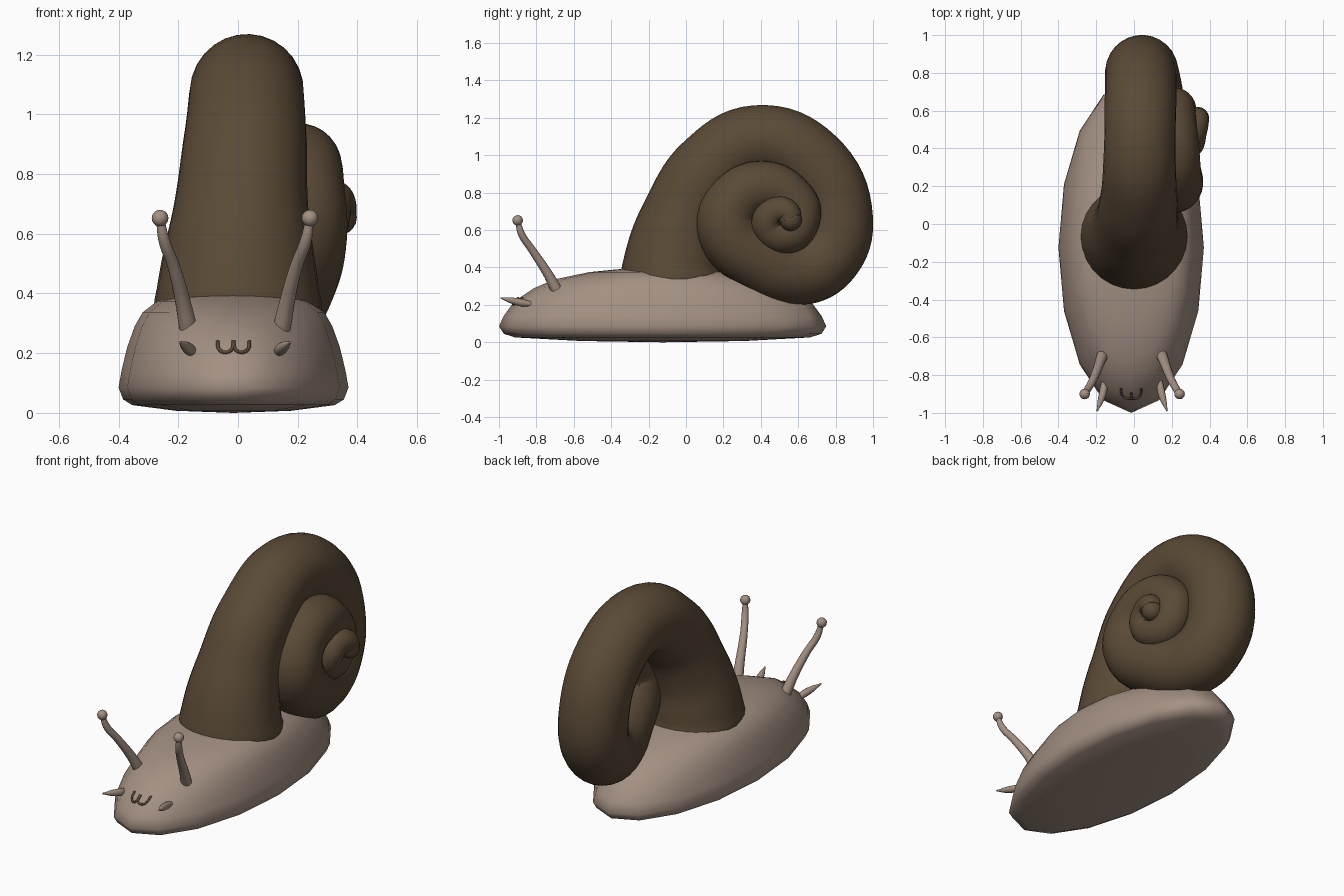
import bpy, bmesh, math
from mathutils import Vector

if "Cube" in bpy.data.objects:
    bpy.data.objects.remove(bpy.data.objects["Cube"])

CX = -0.015  # middle of the body and face


def material(name, rgb):
    m = bpy.data.materials.new(name)
    m.diffuse_color = (*rgb, 1)
    m.use_nodes = True
    m.node_tree.nodes["Principled BSDF"].inputs["Base Color"].default_value = m.diffuse_color
    return m


skin = material("skin_beige", (0.37, 0.28, 0.225))
brown = material("shell_brown", (0.103, 0.068, 0.037))


def finish(name, bm, mat):
    """Make a smooth-shaded object from a bmesh."""
    me = bpy.data.meshes.new(name)
    bm.to_mesh(me)
    bm.free()
    me.materials.clear()
    me.materials.append(mat)
    me.polygons.foreach_set("material_index", [0] * len(me.polygons))
    me.polygons.foreach_set("use_smooth", [True] * len(me.polygons))
    ob = bpy.data.objects.new(name, me)
    bpy.context.collection.objects.link(ob)
    return ob


def tube(name, pts, mat, steps=6, sides=6, ball=0):
    """Tapered tube through (x, y, z, radius) points, optionally ending in a ball."""
    cu = bpy.data.curves.new(name + "_path", 'CURVE')
    cu.dimensions = '3D'
    cu.bevel_depth = 1
    cu.bevel_resolution = sides
    cu.resolution_u = steps
    cu.use_fill_caps = True
    sp = cu.splines.new('BEZIER')
    sp.radius_interpolation = 'CARDINAL'
    sp.bezier_points.add(len(pts) - 1)
    for bp, p in zip(sp.bezier_points, pts):
        bp.co = p[:3]
        bp.radius = p[3]
        bp.handle_left_type = bp.handle_right_type = 'AUTO'
    tmp = bpy.data.objects.new(name + "_path", cu)
    bpy.context.collection.objects.link(tmp)
    dg = bpy.context.evaluated_depsgraph_get()
    me = bpy.data.meshes.new_from_object(tmp.evaluated_get(dg))
    bpy.data.objects.remove(tmp)
    bm = bmesh.new()
    bm.from_mesh(me)
    bpy.data.meshes.remove(me)
    if ball:
        res = bmesh.ops.create_uvsphere(bm, u_segments=16, v_segments=10, radius=ball)
        bmesh.ops.translate(bm, verts=res["verts"], vec=Vector(pts[-1][:3]))
    return finish(name, bm, mat)


# Body: stacked 16-sided oval rings (x scale, y scale, z)
rings = [(0.5, 0.5, 0.007), (0.88, 0.9, 0.026), (0.96, 0.97, 0.045), (1, 1, 0.085),
         (0.975, 0.972, 0.14), (0.925, 0.905, 0.22), (0.86, 0.785, 0.29),
         (0.79, 0.657, 0.337), (0.66, 0.45, 0.375), (0.38, 0.22, 0.395)]
bm = bmesh.new()
loops = []
for sx, sy, z in rings:
    loops.append([bm.verts.new((CX + 0.385 * sx * math.cos(i * math.pi / 8),
                                -0.125 + 0.875 * sy * math.sin(i * math.pi / 8), z))
                  for i in range(16)])
for a, b in zip(loops, loops[1:]):
    for i in range(16):
        j = (i + 1) % 16
        bm.faces.new((a[i], a[j], b[j], b[i]))
for loop, z in ((loops[0], 0.0), (loops[-1], 0.4)):
    tip = bm.verts.new((CX, -0.125, z))
    for i in range(16):
        bm.faces.new((loop[i], loop[(i + 1) % 16], tip))
bmesh.ops.recalc_face_normals(bm, faces=bm.faces)
body = finish("body", bm, skin)

# Shell: one tapering tube coiling towards +x
tube("shell", [
    (0.0, -0.065, 0.28, 0.285), (0.0, -0.065, 0.41, 0.272), (0.01, -0.01, 0.67, 0.228),
    (0.025, 0.13, 0.925, 0.205), (0.03, 0.38, 1.078, 0.19), (0.035, 0.67, 0.965, 0.19),
    (0.04, 0.81, 0.66, 0.19), (0.06, 0.75, 0.46, 0.188), (0.09, 0.61, 0.385, 0.185),
    (0.155, 0.385, 0.45, 0.177), (0.2, 0.225, 0.61, 0.167), (0.205, 0.26, 0.75, 0.152),
    (0.205, 0.41, 0.83, 0.14), (0.205, 0.55, 0.78, 0.125), (0.215, 0.609, 0.68, 0.113),
    (0.245, 0.535, 0.57, 0.1), (0.285, 0.432, 0.63, 0.084), (0.31, 0.485, 0.703, 0.076),
    (0.33, 0.545, 0.69, 0.068), (0.338, 0.56, 0.655, 0.06)],
    brown, steps=8, sides=12, ball=0.06)

# Eye stalks and small pointed feelers, one per side
for side, s in (("left", -1), ("right", 1)):
    c = CX + 0.005
    tube(f"eye_stalk_{side}", [
        (c + s * 0.157, -0.695, 0.285, 0.03), (c + s * 0.172, -0.735, 0.36, 0.026),
        (c + s * 0.205, -0.82, 0.49, 0.021), (c + s * 0.238, -0.88, 0.58, 0.019),
        (c + s * 0.251, -0.9, 0.652, 0.014)], skin, ball=0.028)
    tube(f"feeler_{side}", [
        (c + s * 0.147, -0.83, 0.205, 0.014), (c + s * 0.152, -0.88, 0.212, 0.02),
        (c + s * 0.168, -0.94, 0.225, 0.015), (c + s * 0.185, -0.99, 0.237, 0.004)],
        skin)

# Mouth: two small U shapes laid on the front of the body
bpy.context.view_layer.update()
for side, s in (("left", -1), ("right", 1)):
    pts = []
    for i in range(9):
        a = math.pi * (1 + (i - 1) / 6)
        if i in (0, 8):
            x, z = (-0.026 if i == 0 else 0.026), 0.239
        else:
            x, z = 0.026 * math.cos(a), 0.227 + 0.024 * math.sin(a)
        x += CX + s * 0.027
        hit, loc, nor, idx = body.ray_cast((x, -2, z), (0, 1, 0))
        pts.append((x, (loc.y if hit else -0.9) - 0.005, z, 0.006))
    tube(f"mouth_{side}", pts, brown, steps=3, sides=3)
